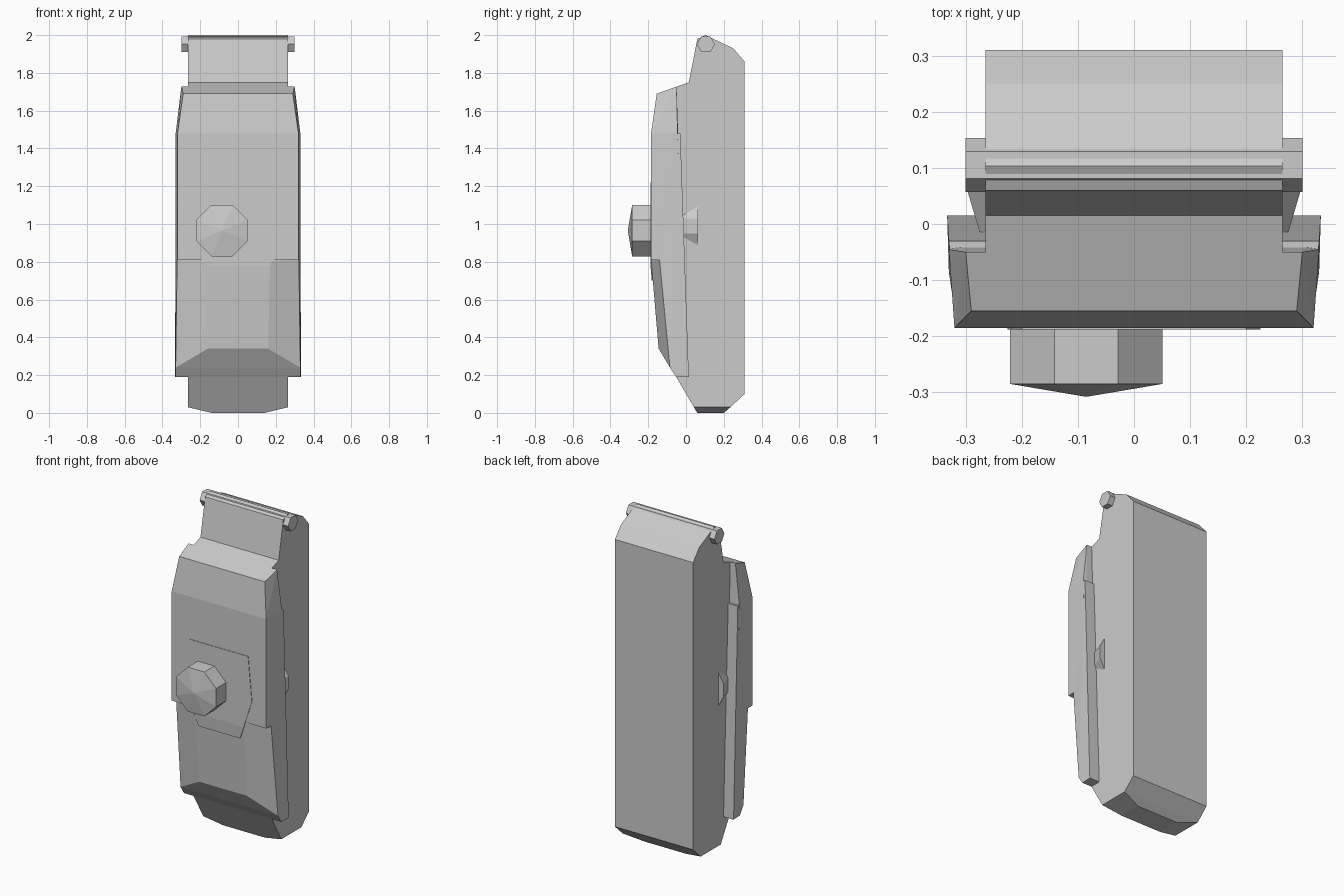
import bpy, bmesh, math
from mathutils import Matrix

cube = bpy.data.objects.get("Cube")
if cube:
    bpy.data.objects.remove(cube, do_unlink=True)

grey = bpy.data.materials.new("plain_grey")
grey.use_nodes = True
grey.diffuse_color = (0.6, 0.6, 0.6, 1)
grey.node_tree.nodes["Principled BSDF"].inputs["Base Color"].default_value = (0.6, 0.6, 0.6, 1)


def finish(name, bm):
    bmesh.ops.recalc_face_normals(bm, faces=bm.faces)
    mesh = bpy.data.meshes.new(name)
    bm.to_mesh(mesh)
    bm.free()
    mesh.materials.append(grey)
    obj = bpy.data.objects.new(name, mesh)
    bpy.context.collection.objects.link(obj)
    return obj


def faceted(name, points, sides=(-1, 1)):
    """Convex solid spanned by points mirrored across x."""
    bm = bmesh.new()
    for x, y, z in points:
        for s in sides:
            bm.verts.new((s * x, y, z))
    hull = bmesh.ops.convex_hull(bm, input=bm.verts)
    loose = {v for v in hull["geom_interior"] if isinstance(v, bmesh.types.BMVert)}
    bmesh.ops.delete(bm, geom=list(loose), context="VERTS")
    bmesh.ops.dissolve_limit(bm, angle_limit=0.01, verts=bm.verts, edges=bm.edges)
    return finish(name, bm)


def prism(name, sides, radius, depth, matrix, tip=0):
    """Regular prism along local z, optionally with a pointed end."""
    bm = bmesh.new()
    turn = Matrix.Rotation(math.pi / sides, 4, "Z")
    bmesh.ops.create_cone(bm, cap_ends=True, segments=sides, radius1=radius,
                          radius2=radius, depth=depth, matrix=turn)
    if tip:
        cap = max(bm.faces, key=lambda f: f.calc_center_median().z)
        fan = bmesh.ops.poke(bm, faces=[cap])
        fan["verts"][0].co.z += tip
    bm.transform(matrix)
    return finish(name, bm)


W = 0.265  # half width of the body

# Long body with chamfered top and bottom
profile = [(0.042, 0.03), (0.235, 0.03), (0.31, 0.1), (0.31, 1.86), (0.25, 1.93),
           (0.103, 2.0), (0.06, 1.98), (0.015, 1.75), (-0.052, 0.19)]
faceted("body", [(W, y, z) for y, z in profile] + [(0.14, 0.06, 0), (0.14, 0.2, 0)])

# Core joining body and cover, with the sloped ledge on top
core = [(0.015, 1.75), (0.1, 1.75), (-0.05, 1.727), (-0.1, 1.6), (-0.1, 0.3), (0.1, 0.3)]
faceted("cover_core", [(W, y, z) for y, z in core])

# Front cover: raised upper half and faceted lower half
faceted("upper_cover", [(0.29, -0.155, 1.69), (0.3, -0.05, 1.727),
                        (0.32, -0.185, 1.48), (0.33, -0.045, 1.48),
                        (0.32, -0.185, 0.81), (0.33, -0.02, 0.81)])
faceted("lower_cover", [(0.324, -0.1, 1.48), (0.33, -0.03, 1.48),
                        (0.17, -0.184, 0.8), (0.322, -0.14, 0.81),
                        (0.16, -0.145, 0.34), (0.33, -0.085, 0.24),
                        (0.33, -0.052, 0.19), (0.333, 0.015, 0.19)])

# Thin plate behind the knob, bending with the cover
outline = [(0.2, 1.22), (0.225, 0.95), (0.17, 0.78), (0.14, 0.7)]
faceted("knob_plate", [(x, y, z) for x, z in outline[:3] for y in (-0.188, -0.18)])
faceted("knob_plate_lip", [(x, y - (0.78 - z) * 0.08 * -1, z)
                           for x, z in outline[2:] for y in (-0.188, -0.18)])

# Eight-sided knob with a shallow point
prism("knob", 8, 0.147, 0.12,
      Matrix.Translation((-0.085, -0.225, 0.965)) @ Matrix.Rotation(math.pi / 2, 4, "X"),
      tip=0.023)

# Hinge bar across the top
prism("hinge_bar", 6, 0.048, 0.6,
      Matrix.Translation((0, 0.105, 1.952)) @ Matrix.Rotation(math.pi / 2, 4, "Y")
      @ Matrix.Rotation(math.pi / 6, 4, "Z"))

# Wedge-shaped side catches
catch = [(0.25, 0.063, 0.86), (0.25, 0.063, 1.12), (0.298, 0.063, 0.95),
         (0.298, 0.063, 1.03), (0.25, -0.025, 0.91), (0.25, -0.025, 1.06),
         (0.272, -0.025, 0.95), (0.272, -0.025, 1.03)]
for side, s in (("left", 1), ("right", -1)):
    faceted(side + "_catch", catch, sides=(s,))
